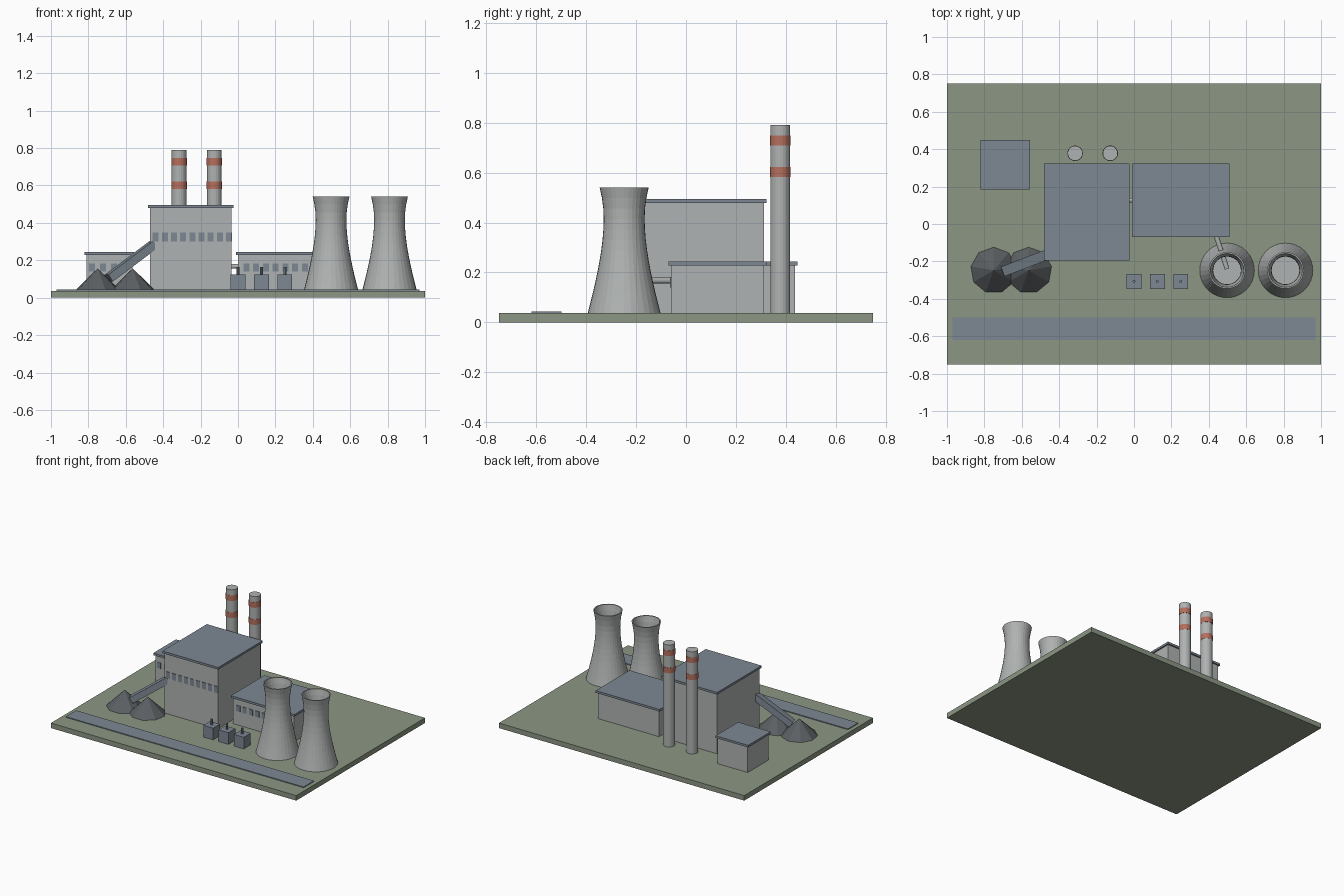
import bpy, math
from mathutils import Vector

old = bpy.data.objects.get("Cube")
if old:
    bpy.data.objects.remove(old, do_unlink=True)


def material(name, r, g, b):
    m = bpy.data.materials.new(name)
    m.use_nodes = True
    m.diffuse_color = (r, g, b, 1)
    m.node_tree.nodes["Principled BSDF"].inputs["Base Color"].default_value = (r, g, b, 1)
    return m


GRASS = material("grass green", 0.26, 0.305, 0.23)
STEEL = material("blue grey steel", 0.205, 0.246, 0.29)
CONCRETE = material("pale concrete", 0.43, 0.45, 0.445)
RED = material("warning red", 0.46, 0.16, 0.11)
COAL = material("coal grey", 0.105, 0.115, 0.125)
GROUND = 0.037


def finish(name, mat):
    ob = bpy.context.object
    ob.name = name
    ob.data.materials.append(mat)
    return ob


def box(name, mat, x, y, z):
    """Box from (low, high) ranges on each axis."""
    ranges = (x, y, z)
    bpy.ops.mesh.primitive_cube_add(size=1, location=[(a + b) / 2 for a, b in ranges])
    ob = finish(name, mat)
    ob.scale = [b - a for a, b in ranges]
    return ob


def rod(name, mat, start, end, radius, sides=24):
    """Cylinder between two points."""
    a, b = Vector(start), Vector(end)
    bpy.ops.mesh.primitive_cylinder_add(vertices=sides, radius=radius, depth=(b - a).length,
                                        location=(a + b) / 2)
    ob = finish(name, mat)
    ob.rotation_euler = (b - a).to_track_quat('Z', 'Y').to_euler()
    return ob


def building(name, x, y, top, count, first, pitch, sill, head):
    """Walls, overhanging roof slab and a row of front windows."""
    lip = 0.01
    box(name + "_walls", CONCRETE, x, y, (GROUND, top - 0.016))
    box(name + "_roof", STEEL, (x[0] - lip, x[1] + lip), (y[0] - lip, y[1] + lip),
        (top - 0.016, top))
    for i in range(count):
        c = first + i * pitch
        box(f"{name}_window_{i + 1}", STEEL, (c - 0.016, c + 0.016),
            (y[0] - 0.004, y[0] + 0.004), (sill, head))


# Site slab and road
box("site_slab", GRASS, (-1, 1), (-0.75, 0.75), (0, GROUND))
box("road", STEEL, (-0.97, 0.97), (-0.62, -0.5), (GROUND, 0.043))

# Buildings
building("boiler_house", (-0.47, -0.035), (-0.185, 0.313), 0.495, 9, -0.44, 0.049, 0.3, 0.348)
building("turbine_hall", (0, 0.5), (-0.06, 0.313), 0.244, 9, 0.045, 0.052, 0.14, 0.182)
building("store_house", (-0.81, -0.565), (0.195, 0.438), 0.244, 4, -0.78, 0.058, 0.14, 0.182)

# Banded chimneys
for i, x in enumerate((-0.315, -0.127)):
    rod(f"chimney_{i + 1}", CONCRETE, (x, 0.378, GROUND), (x, 0.378, 0.79), 0.04)
    for j, z in enumerate((0.582, 0.708)):
        rod(f"chimney_{i + 1}_band_{j + 1}", RED, (x, 0.378, z), (x, 0.378, z + 0.04), 0.0415)

# Cooling towers: hyperbolic shells, open at the top
WAIST_R, WAIST_Z, TOWER_TOP, SIDES = 0.082, 0.42, 0.54, 32


def shell_radius(z):
    flare = 0.26 if z < WAIST_Z else 0.183
    return WAIST_R * math.sqrt(1 + ((z - WAIST_Z) / flare) ** 2)


def cooling_tower(name, x, y):
    steps, wall = 12, 0.008
    heights = [GROUND + (TOWER_TOP - GROUND) * i / steps for i in range(steps + 1)]
    profile = [(shell_radius(z), z) for z in heights]
    profile += [(r - wall, max(z, GROUND + 0.004)) for r, z in reversed(profile)]
    verts, faces = [], []
    for r, z in profile:
        for k in range(SIDES):
            a = math.tau * k / SIDES
            verts.append((r * math.cos(a), r * math.sin(a), z))
    for i in range(len(profile) - 1):
        for k in range(SIDES):
            n = (k + 1) % SIDES
            faces.append((i * SIDES + k, i * SIDES + n, (i + 1) * SIDES + n, (i + 1) * SIDES + k))
    last = (len(profile) - 1) * SIDES
    faces.append(tuple(range(last, last + SIDES)))
    mesh = bpy.data.meshes.new(name)
    mesh.from_pydata(verts, [], faces)
    mesh.materials.append(CONCRETE)
    ob = bpy.data.objects.new(name, mesh)
    ob.location = (x, y, 0)
    bpy.context.collection.objects.link(ob)


for i, x in enumerate((0.4975, 0.81)):
    cooling_tower(f"cooling_tower_{i + 1}", x, -0.248)

# Pipes between the plant parts
rod("tower_pipe", CONCRETE, (0.435, -0.05, 0.168), (0.4975, -0.24, 0.168), 0.013, 12)
rod("link_pipe", CONCRETE, (-0.05, 0.127, 0.168), (0.02, 0.127, 0.168), 0.013, 12)

# Coal piles
for i, x in enumerate((-0.75, -0.563)):
    bpy.ops.mesh.primitive_cone_add(vertices=9, radius1=0.124, depth=0.12,
                                    location=(x, -0.248, GROUND + 0.06))
    finish(f"coal_pile_{i + 1}", COAL)

# Inclined conveyor from the piles to the boiler house
low, high = Vector((-0.69, -0.25, 0.105)), Vector((-0.45, -0.158, 0.285))
bpy.ops.mesh.primitive_cube_add(size=1, location=(low + high) / 2)
conveyor = finish("conveyor", STEEL)
conveyor.scale = (0.055, 0.045, (high - low).length)
conveyor.rotation_euler = (high - low).to_track_quat('Z', 'Y').to_euler()

# Transformers with bushings
for i, x in enumerate((0, 0.125, 0.25)):
    box(f"transformer_{i + 1}", STEEL, (x - 0.04, x + 0.04), (-0.347, -0.267), (GROUND, 0.123))
    rod(f"transformer_{i + 1}_bushing", STEEL, (x, -0.307, 0.123), (x, -0.307, 0.165), 0.008, 8)
